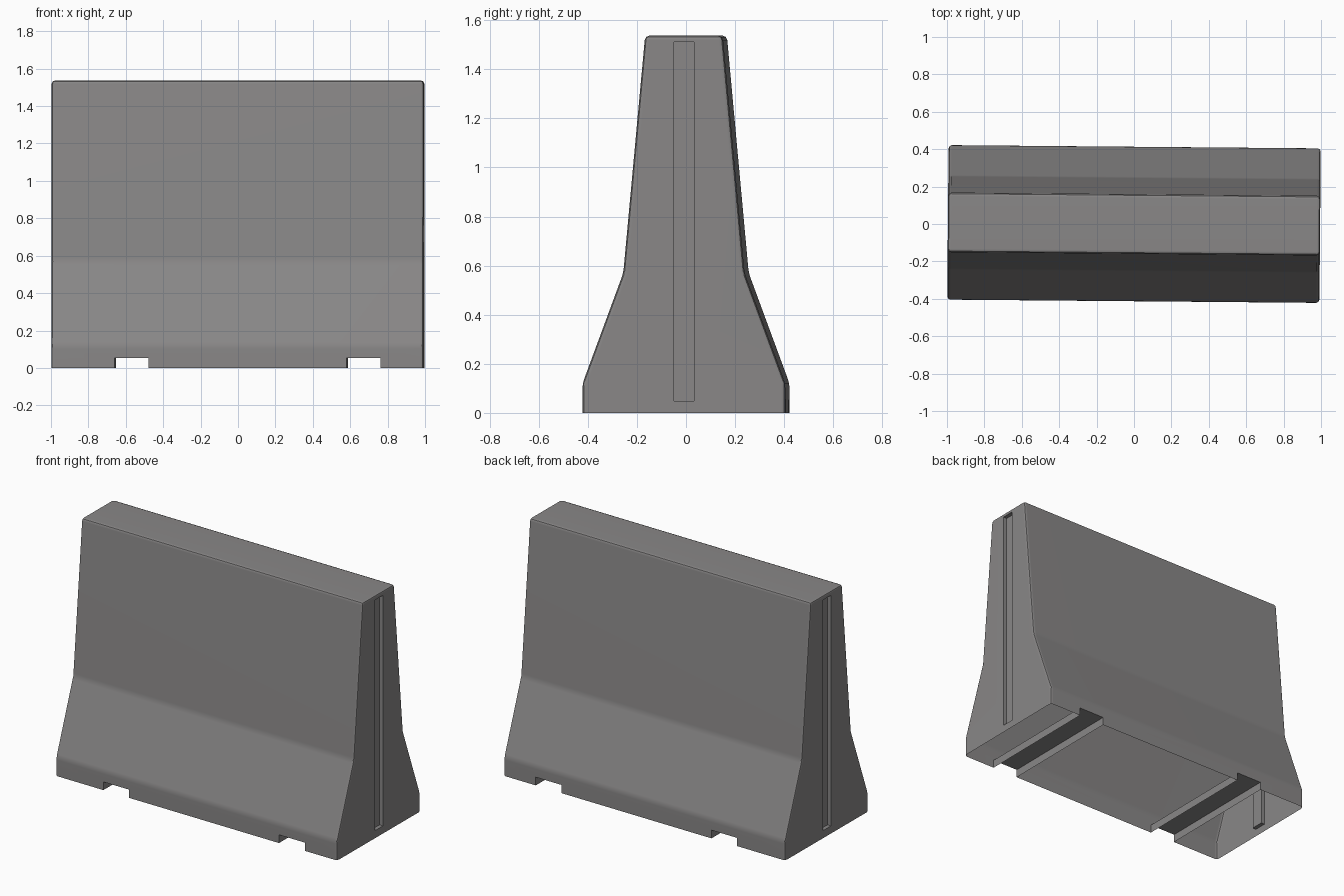
import bpy, bmesh, math
from mathutils import Matrix

if "Cube" in bpy.data.objects:
    bpy.data.objects.remove(bpy.data.objects["Cube"])

concrete = bpy.data.materials.new("grey_concrete")
concrete.diffuse_color = (0.25, 0.243, 0.243, 1)
concrete.use_nodes = True
concrete.node_tree.nodes["Principled BSDF"].inputs["Base Color"].default_value = concrete.diffuse_color

HALF = 0.995   # half length of the barrier


def add_mesh(name, bm):
    bmesh.ops.recalc_face_normals(bm, faces=bm.faces[:])
    me = bpy.data.meshes.new(name)
    bm.to_mesh(me)
    bm.free()
    me.materials.append(concrete)
    ob = bpy.data.objects.new(name, me)
    bpy.context.collection.objects.link(ob)
    return ob


def box(name, x0, x1, y0, y1, z0, z1):
    bm = bmesh.new()
    bmesh.ops.create_cube(bm, size=1)
    for v in bm.verts:
        v.co = (x0 + (v.co.x + 0.5) * (x1 - x0),
                y0 + (v.co.y + 0.5) * (y1 - y0),
                z0 + (v.co.z + 0.5) * (z1 - z0))
    return add_mesh(name, bm)


# barrier body: mirrored half profile extruded along x
half = [(0.413, 0), (0.413, 0.12), (0.247, 0.57), (0.158, 1.537)]
profile = half + [(-y, z) for y, z in reversed(half)]
bm = bmesh.new()
end = bm.faces.new([bm.verts.new((-HALF, y, z)) for y, z in profile])
ext = bmesh.ops.extrude_face_region(bm, geom=[end], use_keep_orig=True)
moved = [g for g in ext["geom"] if isinstance(g, bmesh.types.BMVert)]
bmesh.ops.translate(bm, verts=moved, vec=(2 * HALF, 0, 0))
bmesh.ops.recalc_face_normals(bm, faces=bm.faces[:])
# soften every edge except those on the ground
edges = [e for e in bm.edges if max(v.co.z for v in e.verts) > 0.01]
bmesh.ops.bevel(bm, geom=edges, offset=0.018, segments=2, profile=0.5,
                affect='EDGES', clamp_overlap=True)
body = add_mesh("barrier_body", bm)

# cutters: two lifting channels under the base, one slot in each end
cutters = [box("channel_cutter", cx - 0.091, cx + 0.091, -1, 1, -0.2, 0.052)
           for cx in (-0.565, 0.675)]
for s in (-1, 1):
    xs = sorted((s * (HALF - 0.025), s * (HALF + 0.2)))
    cutters.append(box("slot_cutter", xs[0], xs[1], -0.041, 0.041, 0.048, 1.51))

bpy.context.view_layer.objects.active = body
for c in cutters:
    c.hide_render = True
    m = body.modifiers.new("cut", 'BOOLEAN')
    m.operation = 'DIFFERENCE'
    m.solver = 'EXACT'
    m.object = c
    bpy.ops.object.modifier_apply(modifier=m.name)
for c in cutters:
    bpy.data.objects.remove(c, do_unlink=True)

# the shell is open underneath; it also sits turned very slightly
bm = bmesh.new()
bm.from_mesh(body.data)
ground = [f for f in bm.faces if max(v.co.z for v in f.verts) < 0.001]
bmesh.ops.delete(bm, geom=ground, context='FACES')
bm.transform(Matrix.Rotation(math.radians(-0.5), 4, 'Z'))
bm.to_mesh(body.data)
bm.free()

# smooth shading with sharp slots
bpy.ops.object.select_all(action='DESELECT')
body.select_set(True)
bpy.ops.object.shade_smooth_by_angle(angle=math.radians(35))
wn = body.modifiers.new("even_normals", 'WEIGHTED_NORMAL')
wn.keep_sharp = True
